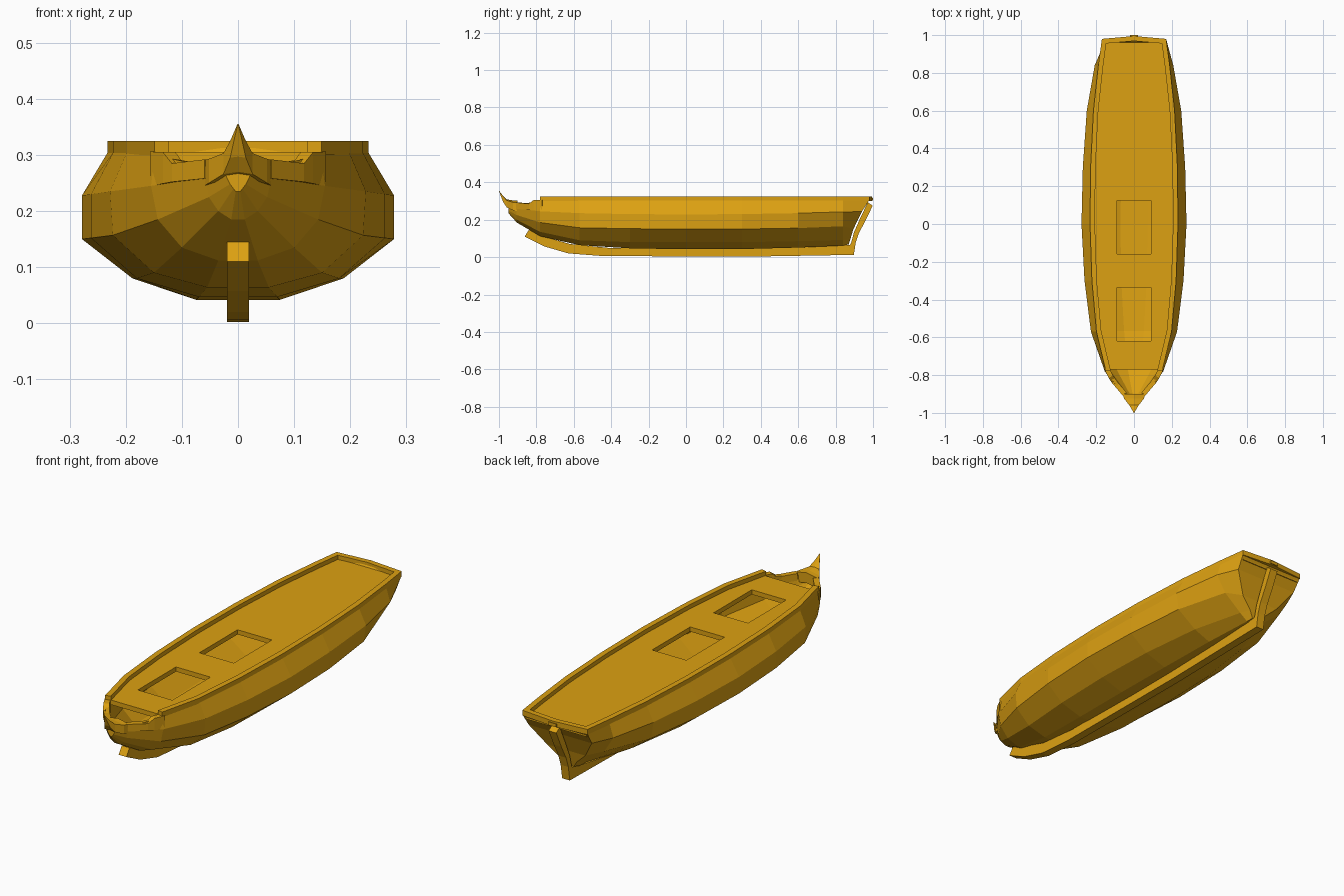
import bpy, bmesh
from mathutils import Vector

if "Cube" in bpy.data.objects:
    bpy.data.objects.remove(bpy.data.objects["Cube"])

wood = bpy.data.materials.new("golden wood")
wood.diffuse_color = (0.72, 0.355, 0.006, 1)
wood.use_nodes = True
wood.node_tree.nodes["Principled BSDF"].inputs["Base Color"].default_value = wood.diffuse_color


def make(name, verts, faces, thickness=0):
    """Flat shaded object; optional inward shell thickness."""
    me = bpy.data.meshes.new(name)
    me.from_pydata(verts, [], faces)
    bm = bmesh.new()
    bm.from_mesh(me)
    bmesh.ops.remove_doubles(bm, verts=bm.verts, dist=0.0005)
    bmesh.ops.recalc_face_normals(bm, faces=bm.faces)
    bm.to_mesh(me)
    bm.free()
    me.materials.append(wood)
    ob = bpy.data.objects.new(name, me)
    bpy.context.collection.objects.link(ob)
    if thickness:
        mod = ob.modifiers.new("shell", 'SOLIDIFY')
        mod.thickness, mod.offset = thickness, -1
    return ob


def loft(name, rings, closed=True, caps=True, thickness=0):
    """Skin a row of equal-length sections."""
    n = len(rings[0])
    verts = [p for r in rings for p in r]
    faces = []
    for i in range(len(rings) - 1):
        for j in range(n if closed else n - 1):
            k = (j + 1) % n
            faces.append((i*n + j, i*n + k, (i+1)*n + k, (i+1)*n + j))
    if caps:
        # ends are closed by strips from side to side
        for b in (0, (len(rings) - 1) * n):
            for j in range(n // 2 - 1):
                faces.append((b + j, b + j + 1, b + n - 2 - j, b + n - 1 - j))
    return make(name, verts, faces, thickness)


# Hull sections: y, then half width and height from top edge to bottom
STATIONS = [
    (-.95, (.025, .02, .014, .008, .004), (.275, .26, .248, .24, .235)),
    (-.905, (.06, .06, .052, .035, .012), (.28, .26, .225, .20, .185)),
    (-.78, (.148, .155, .143, .10, .035), (.30, .245, .185, .135, .112)),
    (-.57, (.198, .228, .223, .15, .055), (.305, .235, .157, .09, .064)),
    (-.30, (.222, .262, .262, .18, .07), (.305, .23, .152, .08, .047)),
    (0, (.232, .278, .278, .188, .075), (.305, .228, .15, .08, .042)),
    (.30, (.229, .271, .269, .178, .07), (.305, .23, .15, .08, .043)),
    (.60, (.214, .25, .237, .14, .055), (.305, .235, .155, .085, .051)),
    (.84, (.188, .208, .16, .07, .03), (.305, .242, .165, .092, .062)),
    (.87, (.17, .165, .10, .045, .022), (.305, .243, .15, .10, .068)),
]
RAKE = (.11, .07, .025, .01, 0)   # slope of the transom


def section(st, rake):
    half = [Vector((w, st[0] + r, z)) for w, z, r in zip(st[1], st[2], rake)]
    return [Vector((-p.x, p.y, p.z)) for p in half] + half[::-1]


loft("hull", [section(s, RAKE if s is STATIONS[-1] else (0,) * 5)
              for s in STATIONS], closed=False, thickness=.018)


def ribbon(name, path, width):
    """Rectangular rail along (x, y, bottom, top), growing to the left."""
    pts = [Vector(p[:2]) for p in path]
    rings = []
    for i, p in enumerate(pts):
        d0 = (p - pts[max(i-1, 0)]).normalized()
        d1 = (pts[min(i+1, len(pts)-1)] - p).normalized()
        n0, n1 = Vector((-d0.y, d0.x)), Vector((-d1.y, d1.x))
        m = (n0 + n1).normalized()
        q = p + m * width / max(m.dot(n1 if n1.length else n0), .5)
        lo, hi = path[i][2:]
        rings.append([(*p, lo), (*p, hi), (*q, hi), (*q, lo)])
    return loft(name, rings)


# Main rail running round the deck and across the stern
side = [(s[1][0] + .001, s[0]) for s in STATIONS[2:-1]] + [(.17, .98)]
loop = side + [(0, .995)] + [(-x, y) for x, y in side[::-1]]
ribbon("main_rail", [(x, y, .30, .325) for x, y in loop], .026)

# Lower rails either side of the bow
bow = [(.06, -.908, .258, .292), (.118, -.84, .252, .285),
       (.134, -.815, .249, .305), (.157, -.77, .244, .306)]
ribbon("bow_rail_right", bow, .026)
ribbon("bow_rail_left", [(-x, y, a, b) for x, y, a, b in bow[::-1]], .026)

# Deck with two open hatches
HATCHES = [(-.62, -.335), (-.16, .125)]
HX = .09


def deck_width(y):
    for (x0, y0), (x1, y1) in zip(side, side[1:]):
        if y <= y1:
            return x0 + (x1 - x0) * (y - y0) / (y1 - y0) - .012
    return side[-1][0] - .012


ys = sorted({-.77, .97} | {y for _, y in side[1:-1]} | {y for h in HATCHES for y in h})
verts, faces = [], []
for y in ys:
    w = deck_width(y)
    verts += [(x, y, .305) for x in (-w, -HX, HX, w)]
for i in range(len(ys) - 1):
    mid = (ys[i] + ys[i+1]) / 2
    for j in range(3):
        if j == 1 and any(a < mid < b for a, b in HATCHES):
            continue
        faces.append((i*4 + j, i*4 + j + 1, i*4 + j + 5, i*4 + j + 4))
make("deck", verts, faces, .022)


def beam(name, pairs, half):
    """Bar in the centre plane from (y, z) upper / lower pairs."""
    return loft(name, [[(-half, *a), (half, *a), (half, *b), (-half, *b)]
                       for a, b in pairs])


# Keel and stern post
beam("keel", [((-.84, .145), (-.863, .11)), ((-.74, .105), (-.76, .058)),
              ((-.62, .07), (-.63, .02)), ((-.42, .05), (-.45, .006)),
              ((.30, .047), (.30, .002)), ((.875, .066), (.897, .012))], .02)
beam("stern_post", [((.865, .05), (.897, .012)), ((.883, .075), (.908, .08)),
                    ((.897, .13), (.925, .13)), ((.93, .205), (.96, .195)),
                    ((.972, .293), (.998, .275))], .02)
beam("stern_post_cap", [((.965, .31), (.965, .298)), ((1.0, .318), (1.0, .303))], .02)

# Pointed prow: half width, y, bottom, top
prow = [(.06, -.90, .245, .291), (.052, -.925, .25, .293),
        (.026, -.958, .266, .303), (.014, -.978, .295, .325),
        (.001, -1.0, .353, .355)]
loft("prow_spike", [[(-w, y, a), (-w, y, b), (0, y, b + .2 * w), (w, y, b),
                     (w, y, a), (0, y, a + .15 * w)] for w, y, a, b in prow])
